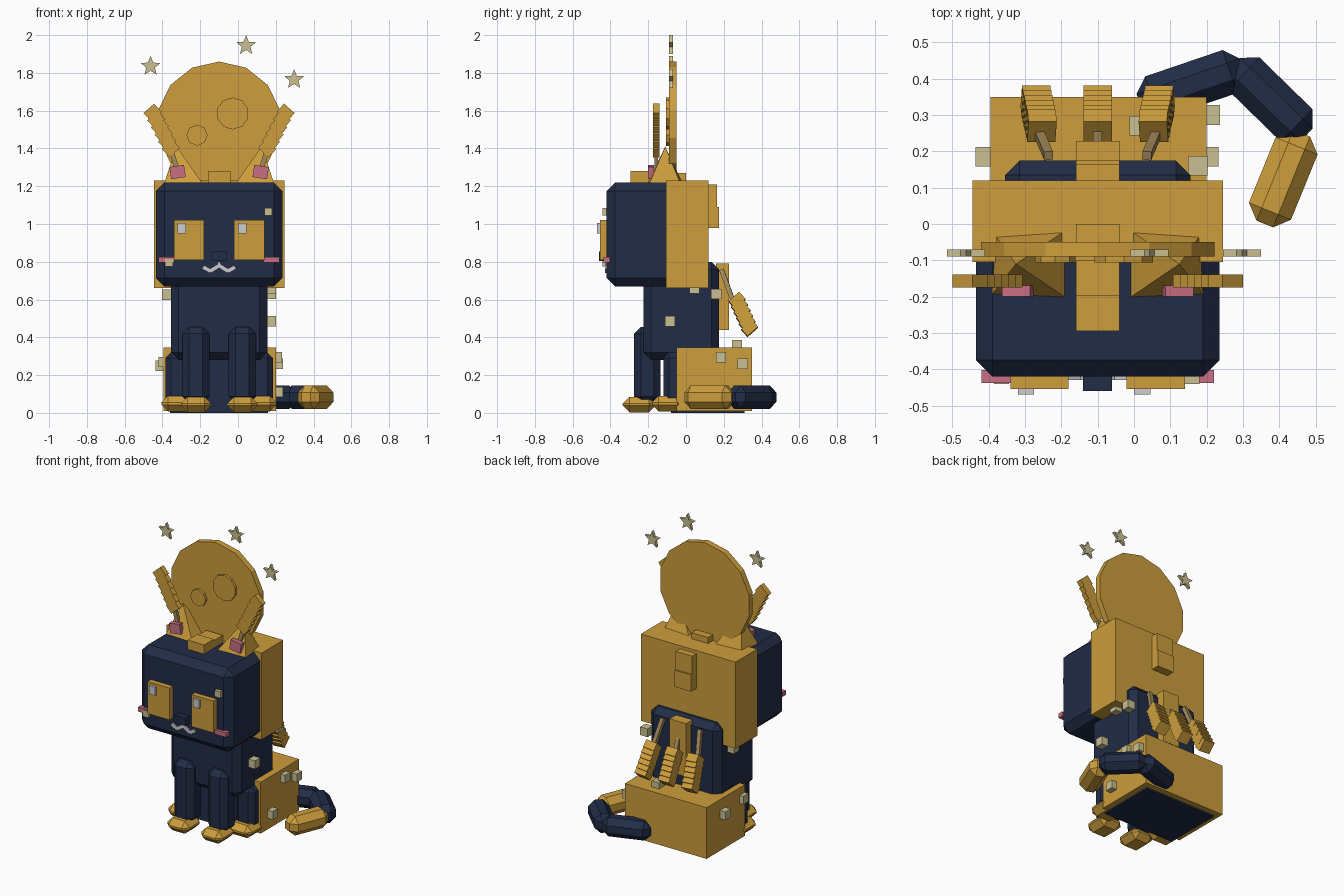
import bpy, bmesh
from math import sin, cos, pi, atan2, hypot

if "Cube" in bpy.data.objects:
    bpy.data.objects.remove(bpy.data.objects["Cube"], do_unlink=True)

CX = -0.1  # symmetry plane of the body
SIDES = (("right", -1), ("left", 1))


def material(name, rgb):
    m = bpy.data.materials.new(name)
    m.use_nodes = True
    m.diffuse_color = (*rgb, 1)
    m.node_tree.nodes["Principled BSDF"].inputs["Base Color"].default_value = (*rgb, 1)
    return m


GOLD = material("gold", (0.61, 0.34, 0.045))
NAVY = material("navy", (0.015, 0.025, 0.061))
PINK = material("pink", (0.58, 0.156, 0.223))
CREAM = material("cream", (0.578, 0.527, 0.283))
WHITE = material("white", (0.61, 0.61, 0.63))
TAN = material("tan", (0.376, 0.262, 0.102))


def add(name, bm, mat, loc=(0, 0, 0), rot=(0, 0, 0)):
    bmesh.ops.recalc_face_normals(bm, faces=bm.faces)
    me = bpy.data.meshes.new(name)
    bm.to_mesh(me)
    bm.free()
    me.materials.append(mat)
    ob = bpy.data.objects.new(name, me)
    ob.location, ob.rotation_euler = loc, rot
    bpy.context.collection.objects.link(ob)
    return ob


def box(name, mat, loc, size, rot=(0, 0, 0), chamfer=0):
    bm = bmesh.new()
    bmesh.ops.create_cube(bm, size=1)
    bmesh.ops.scale(bm, vec=size, verts=bm.verts)
    if chamfer:
        bmesh.ops.bevel(bm, geom=bm.edges[:], offset=chamfer, segments=1,
                        affect='EDGES', profile=0.5)
    return add(name, bm, mat, loc, rot)


def span(name, mat, x, y, z, chamfer=0):
    """Box given by its limits along each axis."""
    loc = [(a + b) / 2 for a, b in (x, y, z)]
    return box(name, mat, loc, [b - a for a, b in (x, y, z)], chamfer=chamfer)


def plate(name, mat, loc, radii, count, depth):
    """Upright polygon plate; alternating radii make a star."""
    bm = bmesh.new()
    ring = []
    for i in range(count):
        a, r = 2 * pi * i / count, radii[i % len(radii)]
        ring.append(bm.verts.new((r * sin(a), -depth / 2, r * cos(a))))
    face = bm.faces.new(ring)
    ext = bmesh.ops.extrude_face_region(bm, geom=[face])["geom"]
    moved = [v for v in ext if isinstance(v, bmesh.types.BMVert)]
    bmesh.ops.translate(bm, vec=(0, depth, 0), verts=moved)
    return add(name, bm, mat, loc)


def lerp(a, b, t):
    return [p + (q - p) * t for p, q in zip(a, b)]


# Head, hood and body
span("head", NAVY, (-0.435, 0.235), (-0.42, 0.08), (0.67, 1.22), 0.045)
span("hood", GOLD, (-0.445, 0.245), (-0.105, 0.12), (0.66, 1.23))
span("body", NAVY, (-0.355, 0.155), (-0.225, 0.175), (0.28, 0.8), 0.04)
span("hips", NAVY, (-0.36, 0.16), (-0.08, 0.31), (0, 0.3))
span("haunch_cover", GOLD, (-0.395, 0.2), (-0.05, 0.35), (0.01, 0.347))

# Ridge blocks along head and back
RIDGE = (-0.16, -0.04)
span("ridge_front", GOLD, RIDGE, (-0.295, -0.195), (1.2, 1.28))
span("ridge_middle", GOLD, RIDGE, (-0.195, -0.1), (1.2, 1.27))
span("ridge_top", GOLD, RIDGE, (-0.06, 0), (1.2, 1.27))
span("ridge_back_upper", GOLD, RIDGE, (0.1, 0.165), (1.09, 1.21))
span("ridge_back_lower", GOLD, RIDGE, (0.1, 0.175), (0.98, 1.09))
span("ridge_body", GOLD, RIDGE, (0.16, 0.228), (0.44, 0.79))

# Face centre
span("nose", NAVY, (-0.14, -0.06), (-0.46, -0.41), (0.805, 0.855))
span("mouth_centre", WHITE, (-0.108, -0.092), (-0.43, -0.415), (0.77, 0.8))

for side, s in SIDES:
    # Eyes and cheeks
    ex = CX + s * 0.16
    span(f"eye_{side}", GOLD, (ex - 0.08, ex + 0.08), (-0.455, -0.4), (0.81, 1.02))
    span(f"eye_shine_{side}", WHITE, (ex - 0.06, ex - 0.015), (-0.47, -0.45), (0.95, 1.005))
    box(f"cheek_{side}", PINK, (CX + s * 0.278, -0.42, 0.81), (0.085, 0.035, 0.03))
    # Mouth strokes
    for i, (a, b) in enumerate((((0.0, 0.78), (0.048, 0.75)), ((0.045, 0.75), (0.085, 0.772)))):
        dx, dz = b[0] - a[0], b[1] - a[1]
        box(f"mouth_{side}_{i}", WHITE,
            (CX + s * (a[0] + b[0]) / 2, -0.422, (a[1] + b[1]) / 2),
            (hypot(dx, dz), 0.015, 0.022), (0, -s * atan2(dz, dx), 0))
    # Ears, leaning outward
    bm = bmesh.new()
    base = [bm.verts.new((CX + s * x, y, 1.19)) for x, y in
            ((0.07, -0.215), (0.3, -0.205), (0.29, -0.02), (0.07, -0.005))]
    tip = bm.verts.new((CX + s * 0.225, -0.11, 1.41))
    bm.faces.new(base)
    for i in range(4):
        bm.faces.new((base[i], base[(i + 1) % 4], tip))
    add(f"ear_{side}", bm, GOLD)
    box(f"inner_ear_{side}", PINK, (CX + s * 0.22, -0.185, 1.275),
        (0.078, 0.03, 0.065), (0, 0.15 * s, 0))
    # Legs and paws
    fx, rx = CX + s * 0.123, CX + s * 0.22
    span(f"front_leg_{side}", NAVY, (fx - 0.072, fx + 0.072), (-0.275, -0.135), (0.05, 0.455), 0.036)
    span(f"front_paw_{side}", GOLD, (fx - 0.08, fx + 0.08), (-0.335, -0.16), (0.003, 0.085), 0.035)
    span(f"rear_leg_{side}", NAVY, (rx - 0.065, rx + 0.065), (-0.12, 0), (0.05, 0.32), 0.03)
    span(f"rear_paw_{side}", GOLD, (rx - 0.085, rx + 0.085), (-0.18, -0.01), (0.008, 0.09), 0.035)
    # Head feathers
    quill_x = CX + s * 0.235
    box(f"head_quill_{side}", TAN, (quill_x, -0.157, 1.33), (0.025, 0.02, 0.2), (0, s * 0.3, 0))
    for i in range(6):
        x, z = lerp((0.255, 1.4), (0.352, 1.59), i / 5)
        box(f"head_feather_{side}_{i}", GOLD, (CX + s * x, -0.157, z),
            (0.075, 0.035, 0.06), (0, s * 0.73, 0))

# Three feathers hanging down the back
for n, s in enumerate((-1, 0, 1)):
    x0 = CX + s * 0.15
    box(f"back_quill_{n}", TAN, (x0, 0.222, 0.665), (0.025, 0.025, 0.2), (0.36, s * -0.12, s * -0.1))
    for i in range(6):
        p = lerp((x0 + s * 0.005, 0.27, 0.595), (x0 + s * 0.02, 0.337, 0.447), i / 5)
        box(f"back_feather_{n}_{i}", GOLD, p, (0.078, 0.075, 0.05), (0.72, s * -0.08, 0))

# Moon disc with craters
plate("moon", GOLD, (CX, -0.07, 1.53), (0.33,), 14, 0.04)
plate("large_crater", GOLD, (-0.028, -0.097, 1.585), (0.085,), 10, 0.018)
plate("small_crater", GOLD, (-0.217, -0.097, 1.47), (0.056,), 8, 0.018)

# Floating stars
for n, (x, z) in enumerate(((-0.463, 1.835), (0.043, 1.945), (0.297, 1.765))):
    plate(f"star_{n}", CREAM, (x, -0.08, z), (0.055, 0.024), 10, 0.02)

# Curled tail of chamfered links
TAIL = (("tail_base", NAVY, (0.015, 0.335), (0.3, 0.432)),
        ("tail_middle", NAVY, (0.275, 0.44), (0.475, 0.245)),
        ("tail_tip", GOLD, (0.462, 0.25), (0.36, 0.0)))
for name, mat, a, b in TAIL:
    dx, dy = b[0] - a[0], b[1] - a[1]
    box(name, mat, ((a[0] + b[0]) / 2, (a[1] + b[1]) / 2, 0.083),
        (hypot(dx, dy), 0.125, 0.125), (0, 0, atan2(dy, dx)), 0.038)

# Small speckle cubes
SPECKS = ((0.16, -0.42, 1.065), (-0.365, -0.42, 0.795), (-0.375, 0.05, 0.625),
          (0.175, 0.16, 0.63), (0.175, 0.045, 0.66), (0.175, -0.085, 0.485),
          (0.205, 0.185, 0.295), (0.21, 0.3, 0.26), (0.015, 0.27, 0.36),
          (-0.41, 0.185, 0.25), (-0.395, -0.02, 0.27), (0.21, 0.05, 0.11))
for n, p in enumerate(SPECKS):
    size = 0.042 if p[1] < -0.4 else 0.054
    box(f"speckle_{n}", CREAM, p, (size,) * 3)
